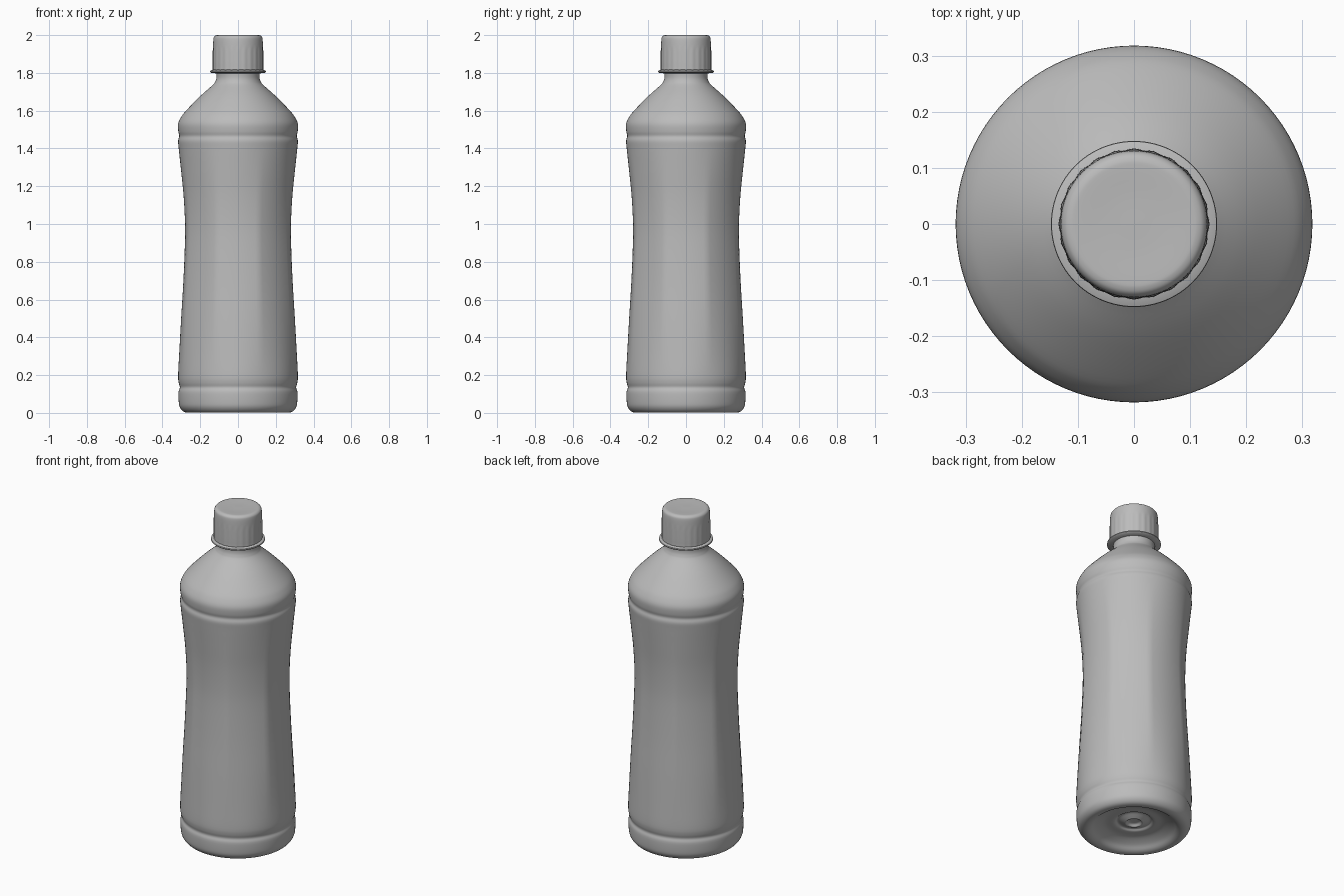
import bpy, bmesh, math
from mathutils import Vector

cube = bpy.data.objects.get("Cube")
if cube:
    bpy.data.objects.remove(cube)

SEGMENTS = 96

grey = bpy.data.materials.new("plain grey")
grey.use_nodes = True
grey.diffuse_color = (0.5, 0.5, 0.5, 1)
grey.node_tree.nodes["Principled BSDF"].inputs["Base Color"].default_value = (0.5, 0.5, 0.5, 1)


def smooth_profile(points, steps=4):
    """Catmull-Rom curve through (radius, height) points."""
    pts = [Vector(p) for p in points]
    pts = [pts[0]] + pts + [pts[-1]]
    out = []
    for a, b, c, d in zip(pts, pts[1:], pts[2:], pts[3:]):
        for i in range(steps):
            t = i / steps
            out.append(0.5 * (2 * b + (c - a) * t + (2 * a - 5 * b + 4 * c - d) * t ** 2
                              + (3 * b - a - 3 * c + d) * t ** 3))
    return out + [pts[-1]]


def lathe(name, profile, shape=lambda r, z, a: r):
    """Spin a profile around z; shape() adjusts the radius by height and angle."""
    bm = bmesh.new()
    rings = []
    for r, z in profile:
        ring = []
        for i in range(SEGMENTS):
            a = 2 * math.pi * i / SEGMENTS
            q = shape(max(r, 0), z, a)
            ring.append(bm.verts.new((q * math.cos(a), q * math.sin(a), z)))
        rings.append(ring)
    for low, high in zip(rings, rings[1:]):
        for i in range(SEGMENTS):
            j = (i + 1) % SEGMENTS
            bm.faces.new((low[i], low[j], high[j], high[i]))
    bmesh.ops.remove_doubles(bm, verts=bm.verts, dist=0.00001)
    bmesh.ops.recalc_face_normals(bm, faces=bm.faces)
    mesh = bpy.data.meshes.new(name)
    bm.to_mesh(mesh)
    bm.free()
    obj = bpy.data.objects.new(name, mesh)
    bpy.context.collection.objects.link(obj)
    mesh.materials.append(grey)
    bpy.ops.object.select_all(action='DESELECT')
    obj.select_set(True)
    bpy.context.view_layer.objects.active = obj
    bpy.ops.object.shade_smooth_by_angle(angle=math.radians(50))
    return obj


def waist_panels(r, z, a):
    """Soft eight-sided grip panels between the two grooves."""
    if not 0.2 < z < 1.4:
        return r
    strength = 0.35 * math.sin(math.pi * (z - 0.2) / 1.2)
    off = (a + math.pi / 8) % (math.pi / 4) - math.pi / 8
    return r * (1 + strength * (1 / math.cos(off) - 1))


def cap_ribs(r, z, a):
    """Shallow grip ribs fading out near the top of the cap."""
    if r < 0.12 or not 1.81 < z < 1.94:
        return r
    return r + 0.0012 * math.cos(24 * a)


# Bottle: recessed ringed base, waisted body, two grooves, shoulder and neck
base = [(0, 0.06), (0.03, 0.058), (0.045, 0.045), (0.06, 0.05), (0.09, 0.062),
        (0.11, 0.052), (0.16, 0.05), (0.21, 0.03), (0.24, 0.008), (0.265, 0.001)]
side = [(0.29, 0.008), (0.308, 0.03), (0.314, 0.06), (0.315, 0.11), (0.308, 0.135),
        (0.314, 0.16), (0.317, 0.2), (0.311, 0.32), (0.301, 0.5), (0.289, 0.7),
        (0.281, 0.9), (0.281, 1.02), (0.288, 1.15), (0.301, 1.28), (0.314, 1.4),
        (0.317, 1.44), (0.311, 1.465), (0.316, 1.49), (0.317, 1.53)]
top = [(0.302, 1.565), (0.275, 1.6), (0.2, 1.677), (0.135, 1.735), (0.12, 1.755),
       (0.114, 1.775), (0.114, 1.8)]
lathe("bottle_body", smooth_profile(base + side + top), waist_panels)

# Thin collar under the cap
lathe("neck_collar", [(0.108, 1.797), (0.143, 1.8), (0.148, 1.805),
                      (0.147, 1.811), (0.13, 1.818), (0.108, 1.818)])

# Screw cap with a rounded top edge
lathe("screw_cap", smooth_profile([(0.11, 1.812), (0.131, 1.814), (0.133, 1.83),
                                   (0.133, 1.88), (0.132, 1.94), (0.13, 1.98),
                                   (0.125, 1.993), (0.115, 1.999), (0.1, 2.0),
                                   (0.05, 1.998), (0, 1.998)]), cap_ribs)
